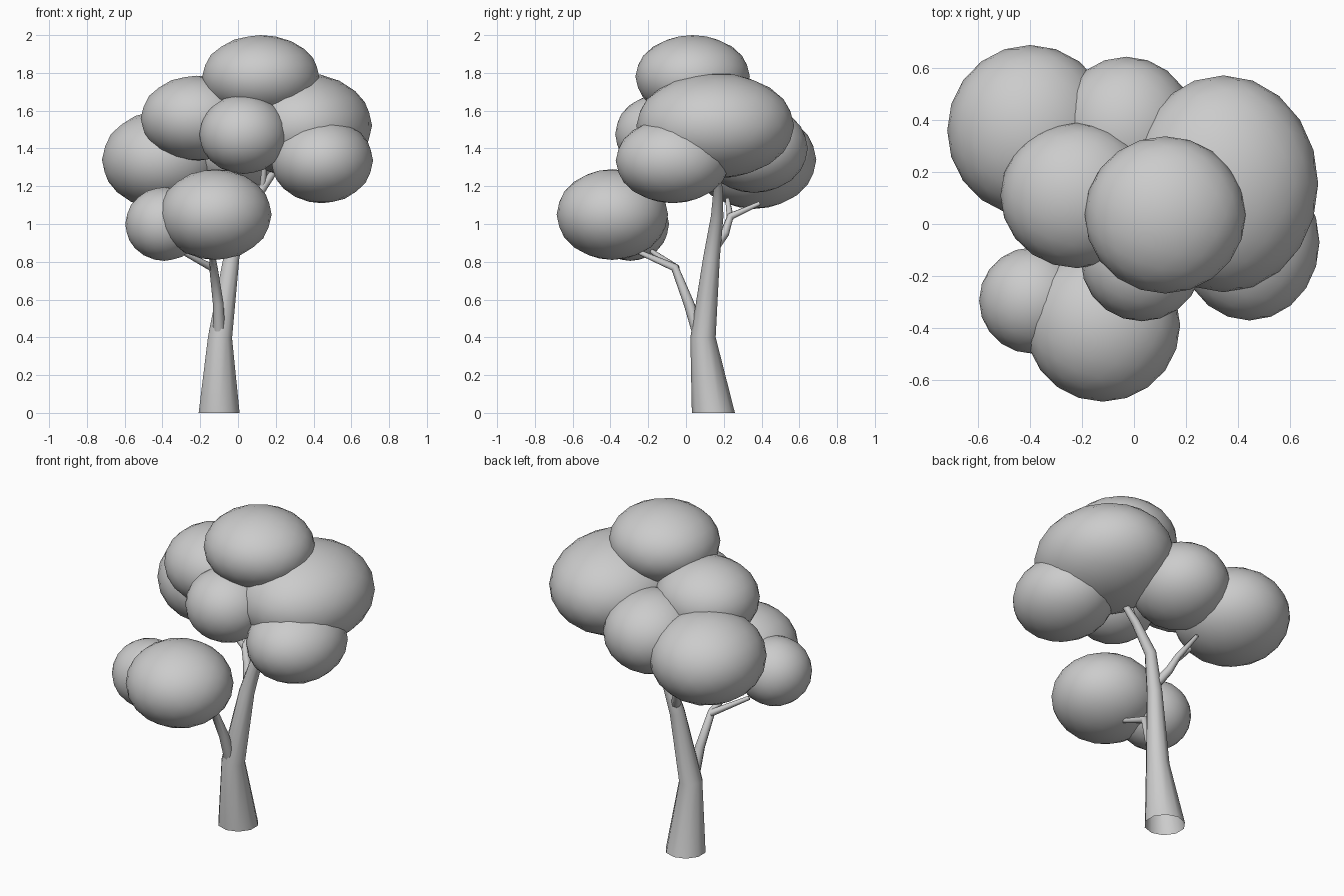
import bpy, bmesh
from math import cos, sin, tau
from mathutils import Vector

if "Cube" in bpy.data.objects:
    bpy.data.objects.remove(bpy.data.objects["Cube"])


def finish(bm, name):
    bmesh.ops.recalc_face_normals(bm, faces=bm.faces)
    for f in bm.faces:
        f.smooth = len(f.verts) <= 4
    mesh = bpy.data.meshes.new(name)
    bm.to_mesh(mesh)
    bm.free()
    obj = bpy.data.objects.new(name, mesh)
    bpy.context.collection.objects.link(obj)
    return obj


def limb(name, path, sides=8, flat_base=False):
    """Tapered tube through (x, y, z, radius) points, open at the start."""
    bm = bmesh.new()
    pts = [Vector(p[:3]) for p in path]
    rings = []
    for i, p in enumerate(pts):
        d = (pts[min(i + 1, len(pts) - 1)] - pts[max(i - 1, 0)]).normalized()
        if flat_base and i == 0:
            d = Vector((0, 0, 1))
        u = Vector((0, 1, 0))
        u = (u - d * u.dot(d)).normalized()
        v = d.cross(u)
        r = path[i][3]
        rings.append([bm.verts.new(p + r * (u * cos(tau * k / sides) + v * sin(tau * k / sides)))
                      for k in range(sides)])
    for a, b in zip(rings, rings[1:]):
        for k in range(sides):
            n = (k + 1) % sides
            bm.faces.new((a[k], a[n], b[n], b[k]))
    bm.faces.new(rings[-1])
    return finish(bm, name)


def puff(name, centre, radii):
    """Ellipsoid clump of leaves."""
    bm = bmesh.new()
    bmesh.ops.create_icosphere(bm, subdivisions=3, radius=1)
    for v in bm.verts:
        v.co = Vector(c + r * x for c, r, x in zip(centre, radii, v.co))
    return finish(bm, name)


# Trunk, leaning and tapering into the crown
limb("trunk", [(-0.10, 0.145, 0, 0.114), (-0.095, 0.09, 0.40, 0.067),
               (-0.035, 0.135, 0.82, 0.044), (0.02, 0.165, 1.04, 0.033),
               (0.13, 0.17, 1.19, 0.024), (0.22, 0.15, 1.32, 0.017)], 10, True)
limb("trunk_twig", [(0.13, 0.17, 1.18, 0.018), (0.14, 0.13, 1.32, 0.012)])

# Front branch and its twig
limb("front_branch", [(-0.10, 0.06, 0.44, 0.032), (-0.105, 0.015, 0.58, 0.028),
                      (-0.13, -0.06, 0.77, 0.022), (-0.14, -0.28, 0.865, 0.012)])
limb("front_twig", [(-0.13, -0.05, 0.765, 0.02), (-0.30, -0.18, 0.855, 0.012)])

# Back branch and its twig
limb("back_branch", [(-0.03, 0.14, 0.86, 0.028), (-0.08, 0.205, 0.95, 0.024),
                     (-0.12, 0.235, 1.04, 0.02), (-0.13, 0.39, 1.11, 0.011)])
limb("back_twig", [(-0.12, 0.235, 1.03, 0.019), (-0.22, 0.22, 1.13, 0.012)])

# Leaf clumps
CLUMPS = {
    "top": ((0.12, 0.035, 1.78), (0.31, 0.303, 0.22)),
    "right": ((0.345, 0.155, 1.52), (0.365, 0.418, 0.28)),
    "right_front": ((0.445, -0.07, 1.335), (0.27, 0.302, 0.225)),
    "centre_front": ((0.03, -0.14, 1.475), (0.235, 0.235, 0.21)),
    "left": ((-0.22, 0.11, 1.56), (0.295, 0.28, 0.225)),
    "back_left": ((-0.40, 0.36, 1.34), (0.32, 0.33, 0.26)),
    "back": ((-0.03, 0.36, 1.40), (0.27, 0.285, 0.235)),
    "low_front": ((-0.12, -0.39, 1.05), (0.298, 0.295, 0.24)),
    "low_left": ((-0.39, -0.295, 1.0), (0.207, 0.205, 0.195)),
}
for part, (centre, radii) in CLUMPS.items():
    puff("leaves_" + part, centre, radii)
